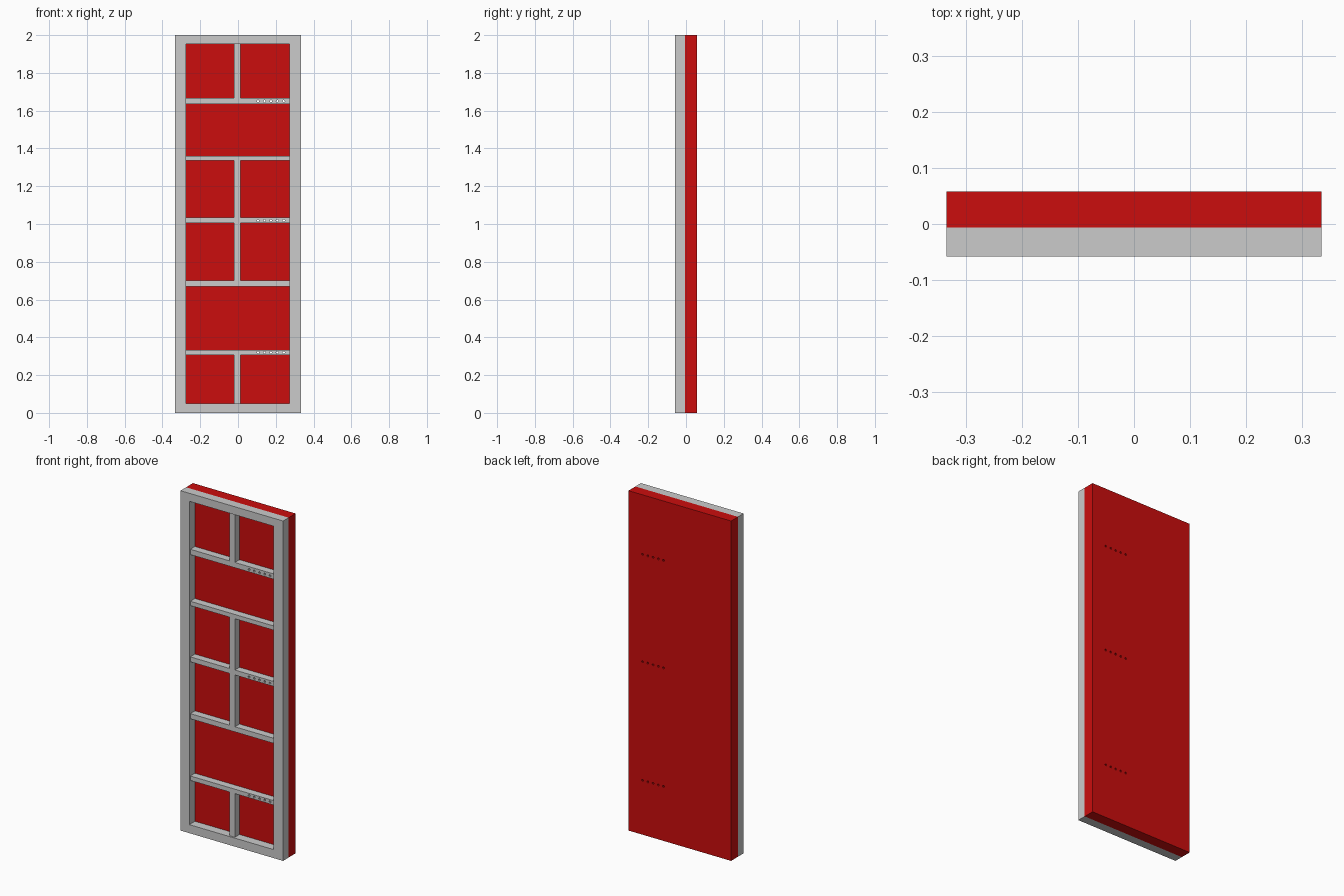
import bpy, bmesh
from mathutils import Matrix

if "Cube" in bpy.data.objects:
    bpy.data.objects.remove(bpy.data.objects["Cube"])

W, H = 0.334, 2.0
BACK, SEAM, FRONT, BAR_FRONT = 0.058, -0.006, -0.058, -0.049
IN_L, IN_R, IN_B, IN_T = -0.276, 0.273, 0.05, 1.953

red = bpy.data.materials.new("red_paint")
red.diffuse_color = (0.6, 0.004, 0.004, 1)
red.use_nodes = True
red.node_tree.nodes["Principled BSDF"].inputs["Base Color"].default_value = red.diffuse_color


def finish(name, bm):
    bmesh.ops.recalc_face_normals(bm, faces=bm.faces[:])
    me = bpy.data.meshes.new(name)
    bm.to_mesh(me)
    bm.free()
    ob = bpy.data.objects.new(name, me)
    bpy.context.collection.objects.link(ob)
    return ob


def box(name, x0, x1, y0, y1, z0, z1):
    bm = bmesh.new()
    m = Matrix.Translation(((x0 + x1) / 2, (y0 + y1) / 2, (z0 + z1) / 2))
    m = m @ Matrix.Diagonal((x1 - x0, y1 - y0, z1 - z0, 1))
    bmesh.ops.create_cube(bm, size=1, matrix=m)
    return finish(name, bm)


# Surrounding frame: outer and inner rectangles, front and back
bm = bmesh.new()


def ring(x0, x1, z0, z1, y):
    return [bm.verts.new((x, y, z)) for x, z in ((x0, z0), (x1, z0), (x1, z1), (x0, z1))]


loops = [ring(-W, W, 0, H, FRONT), ring(IN_L, IN_R, IN_B, IN_T, FRONT),
         ring(IN_L, IN_R, IN_B, IN_T, SEAM), ring(-W, W, 0, H, SEAM)]
for k in range(4):
    a, b = loops[k], loops[(k + 1) % 4]
    for i in range(4):
        j = (i + 1) % 4
        bm.faces.new((a[i], a[j], b[j], b[i]))
finish("door_frame", bm)

# Solid back slab
panel = box("back_panel", -W, W, SEAM, BACK, 0, H)
panel.data.materials.append(red)

# Horizontal rails
rails = [(0.307, 0.333), (0.67, 0.70), (1.005, 1.034), (1.336, 1.361), (1.636, 1.667)]
rail_obs = [box(f"rail_{i}", IN_L, IN_R, BAR_FRONT, SEAM, *z) for i, z in enumerate(rails)]

# Vertical dividers between selected rails
for i, z in enumerate([(IN_B, 0.307), (0.70, 1.005), (1.034, 1.336), (1.667, IN_T)]):
    box(f"divider_{i}", -0.02, 0.014, BAR_FRONT, SEAM, *z)

# Rows of small holes drilled through the slab and three rails
bm = bmesh.new()
for z in (0.32, 1.018, 1.65):
    for k in range(5):
        m = Matrix.Translation((0.106 + 0.034 * k, 0, z)) @ Matrix.Rotation(1.5707963, 4, 'X')
        bmesh.ops.create_cone(bm, cap_ends=True, segments=10, radius1=0.006,
                              radius2=0.006, depth=0.3, matrix=m)
drill = finish("hole_cutter", bm)
drill.hide_render = True
drill.hide_viewport = True
for ob in (panel, rail_obs[0], rail_obs[2], rail_obs[4]):
    mod = ob.modifiers.new("holes", 'BOOLEAN')
    mod.operation = 'DIFFERENCE'
    mod.solver = 'EXACT'
    mod.object = drill
